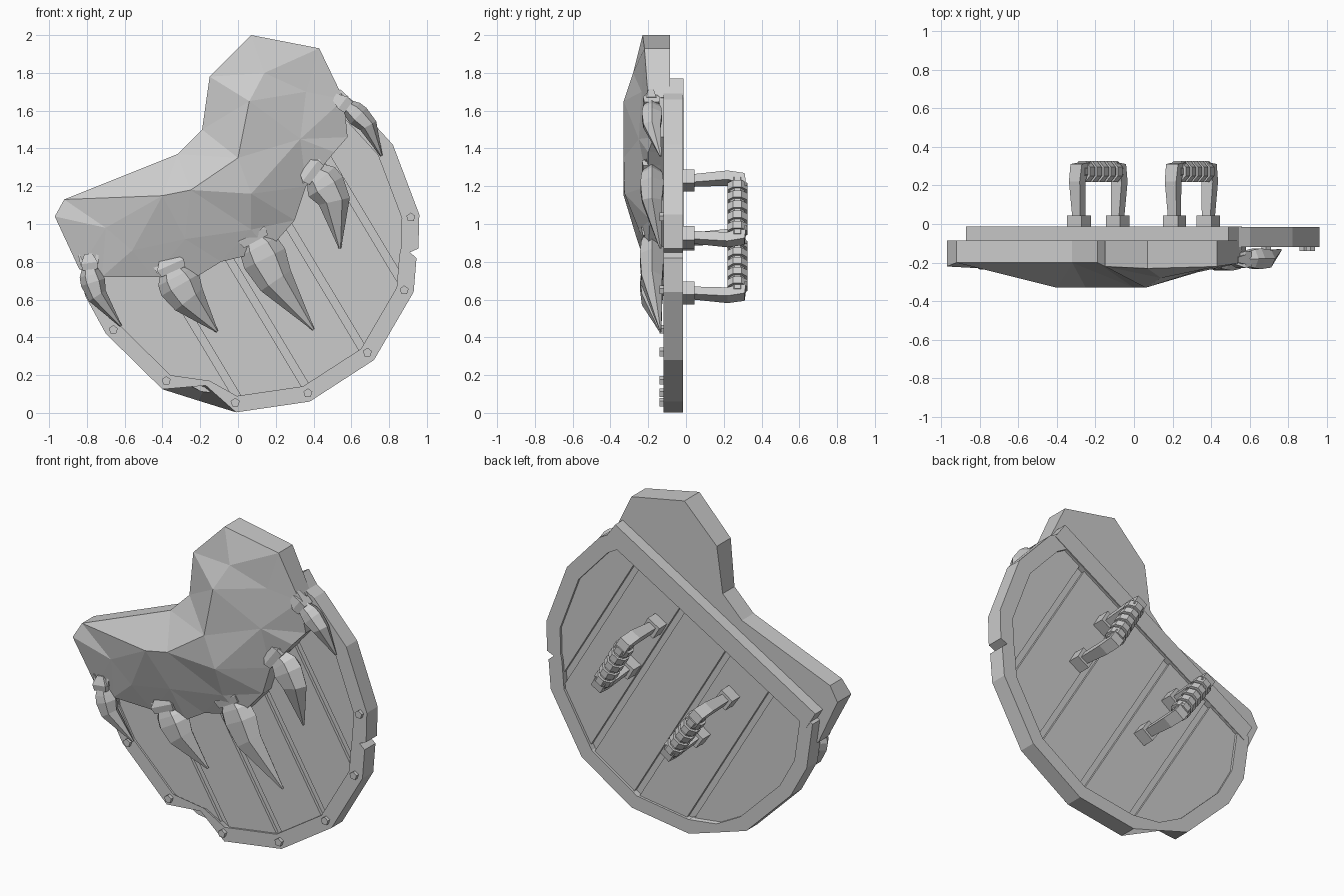
import bpy, bmesh, math
from mathutils import Vector
from mathutils.geometry import delaunay_2d_cdt

if "Cube" in bpy.data.objects:
    bpy.data.objects.remove(bpy.data.objects["Cube"])

Y = Vector((0, 1, 0))
U = Vector((0.857, 0, 0.515))      # across the planks
V = Vector((0.515, 0, -0.857))     # along the planks, downwards


def finish(name, bm):
    bmesh.ops.recalc_face_normals(bm, faces=bm.faces)
    me = bpy.data.meshes.new(name)
    bm.to_mesh(me)
    bm.free()
    ob = bpy.data.objects.new(name, me)
    bpy.context.collection.objects.link(ob)
    return ob


def bridge(bm, a, b):
    n = len(a)
    for i in range(n):
        bm.faces.new((a[i], a[(i + 1) % n], b[(i + 1) % n], b[i]))


def extrude_y(bm, y1):
    """Extrude the flat face(s) in bm to depth y1."""
    r = bmesh.ops.extrude_face_region(bm, geom=bm.faces[:])
    for v in r["geom"]:
        if isinstance(v, bmesh.types.BMVert):
            v.co.y = y1


def prism(name, pts, y0, y1, cuts=()):
    """Extruded x-z polygon, optionally clipped by planes (point, normal to discard)."""
    bm = bmesh.new()
    bm.faces.new([bm.verts.new((x, y0, z)) for x, z in pts])
    for co, no in cuts:
        bmesh.ops.bisect_plane(bm, geom=bm.verts[:] + bm.edges[:] + bm.faces[:],
                               plane_co=co, plane_no=no, clear_outer=True)
    extrude_y(bm, y1)
    return finish(name, bm)


def tube(name, path, sizes, normal, n=6, phase=0.0):
    """Loft n-gon sections (half width, half depth along normal) on a path."""
    bm = bmesh.new()
    path = [Vector(p) for p in path]
    rings = []
    for i, (p, (w, d)) in enumerate(zip(path, sizes)):
        t = path[min(i + 1, len(path) - 1)] - path[max(i - 1, 0)]
        side = t.cross(normal).normalized()
        ring = []
        for k in range(n):
            a = phase + math.tau * k / n
            ring.append(bm.verts.new(p + side * w * math.cos(a) + normal * d * math.sin(a)))
        rings.append(ring)
    for a, b in zip(rings, rings[1:]):
        bridge(bm, a, b)
    bm.faces.new(rings[0])
    bm.faces.new(rings[-1])
    return finish(name, bm)


# Shield rim: outline with a side notch and a chipped lower edge
C = (0.03, 0.87)
outline = [(0.53, 1.70), (0.60, 1.66), (0.82, 1.42), (0.96, 1.05), (0.955, 0.87),
           (0.91, 0.85), (0.945, 0.82), (0.93, 0.64), (0.72, 0.28), (0.38, 0.06),
           (-0.01, 0.003), (-0.21, 0.065), (-0.40, 0.125), (-0.70, 0.42),
           (-0.81, 0.62), (-0.85, 0.90)]
inner = []
for i, (x, z) in enumerate(outline):
    k = 0.94 if i in (5, 11) else 0.9
    inner.append((C[0] + (x - C[0]) * k, C[1] + (z - C[1]) * k))
bm = bmesh.new()
front = [p if i != 11 else (-0.17, 0.145) for i, p in enumerate(outline)]
front_in = [p if i != 11 else (-0.15, 0.17) for i, p in enumerate(inner)]
loops = [[bm.verts.new((x, y, z)) for x, z in pts] for pts, y in
         ((front, -0.12), (outline, -0.015), (inner, -0.015), (front_in, -0.12))]
for i in range(4):
    bridge(bm, loops[i], loops[(i + 1) % 4])
finish("shield_rim", bm)

# Planks with grooves between them, over a thin core
prism("shield_core", inner, -0.09, -0.05)
seams = [-1.0, 0.04, 0.38, 0.74, 1.10, 3.0]
for i, (a, b) in enumerate(zip(seams, seams[1:])):
    prism(f"plank_{i}", inner, -0.108, -0.03,
          [(U * (a + 0.02), -U), (U * (b - 0.02), U)])

# Straight bar along the top edge
prism("top_bar", [(0.49, 1.77), (0.56, 1.67), (-0.81, 0.87), (-0.87, 0.97)], -0.135, -0.012)

# Pentagonal rivets
for i, (x, z) in enumerate([(0.915, 1.035), (0.88, 0.65), (0.685, 0.32), (0.37, 0.105),
                            (-0.015, 0.055), (-0.38, 0.17), (-0.66, 0.44)]):
    pts = [(x + 0.025 * math.sin(math.tau * k / 5), z + 0.025 * math.cos(math.tau * k / 5))
           for k in range(5)]
    prism(f"rivet_{i}", pts, -0.14, -0.1)

# Faceted paw: outline and raised inner points, triangulated, with a straight skirt
edge = [(-0.97, 1.04, -.22), (-0.92, 1.13, -.2), (-0.32, 1.37, -.2), (-0.19, 1.50, -.2),
        (-0.15, 1.78, -.22), (0.07, 2.0, -.23), (0.43, 1.93, -.22), (0.56, 1.66, -.2),
        (0.58, 1.46, -.17), (0.51, 1.38, -.2), (0.36, 1.20, -.2), (0.30, 1.02, -.19),
        (0.16, 0.86, -.2), (-0.09, 0.80, -.2), (-0.22, 0.72, -.19), (-0.45, 0.72, -.19),
        (-0.72, 0.72, -.18), (-0.84, 0.76, -.18)]
raised = [(-0.70, 0.98, -.235), (-0.40, 1.15, -.33), (0.06, 1.65, -.33), (0.0, 1.35, -.33),
          (-0.25, 1.18, -.33), (0.07, 1.16, -.325), (-0.28, 0.92, -.26), (0.07, 0.97, -.25),
          (0.33, 1.45, -.25), (0.14, 1.80, -.28), (0.36, 1.70, -.235), (-0.56, 0.86, -.235)]
pts = edge + raised
n = len(edge)
res = delaunay_2d_cdt([Vector((x, z)) for x, z, y in pts],
                      [(i, (i + 1) % n) for i in range(n)], [], 1, 1e-5)
bm = bmesh.new()
vs = [bm.verts.new((c.x, pts[o[0]][2], c.y)) for c, o in zip(res[0], res[3])]
for f in res[2]:
    bm.faces.new([vs[i] for i in f])
extrude_y(bm, -0.085)
finish("paw", bm)

# Claws: flared socket, then a curved hexagonal claw tapering to a point
claws = [  # socket, top, middle, tip (x, z), half width
    ((-0.79, 0.82), (-0.78, 0.73), (-0.745, 0.62), (-0.62, 0.46), 0.066),
    ((-0.37, 0.81), (-0.33, 0.72), (-0.26, 0.60), (-0.11, 0.43), 0.115),
    ((0.06, 0.97), (0.11, 0.88), (0.20, 0.70), (0.40, 0.44), 0.12),
    ((0.36, 1.30), (0.44, 1.24), (0.51, 1.12), (0.54, 0.87), 0.105),
    ((0.53, 1.66), (0.61, 1.60), (0.69, 1.52), (0.76, 1.36), 0.06)]
for i, (s, a, m, t, w) in enumerate(claws):
    at = lambda p, y: Vector((p[0], y, p[1]))
    S, A, M, T = at(s, -.185), at(a, -.18), at(m, -.18), at(t, -.135)
    d = 0.05 + 0.2 * w
    tube(f"claw_{i}", [S.lerp(A, 0.6), A, A.lerp(M, 0.35), M, T],
         [(w * .65, d * .7), (w * .9, d * .9), (w, d), (w * .8, d * .85), (.006, .006)], Y)
    # socket block with two flared horns
    tube(f"claw_socket_{i}", [S.lerp(A, -0.25), S.lerp(A, 0.3), S.lerp(A, 0.7)],
         [(w * .45, d * .5), (w * .95, d), (w * .85, d * .9)], Y, 4, math.pi / 4)
    side = (A - S).cross(Y).normalized()
    for k in (-1, 1):
        q = S.lerp(A, 0.35) + side * w * .55 * k
        tube(f"claw_horn_{i}_{k + 1}", [q, q - (A - S) * 0.6 + side * w * .2 * k],
             [(w * .25, d * .6), (.006, .02)], Y, 4, math.pi / 4)

# Two handles on the back: feet, bent arms and a wrapped grip
R2 = math.sqrt(2)
for i, (p, q) in enumerate([((0.21, 1.23), (0.385, 0.93)), ((-0.285, 0.92), (-0.085, 0.635))]):
    P, Q = Vector((p[0], 0, p[1])), Vector((q[0], 0, q[1]))
    a = (Q - P).normalized()
    side = a.cross(Y)
    for foot, out, tag in ((P, -a, "upper"), (Q, a, "lower")):
        tube(f"handle_foot_{i}_{tag}", [foot - Y * .04, foot + Y * .045],
             [(.042 * R2, .045 * R2)] * 2, side, 4, math.pi / 4)
        tube(f"handle_arm_{i}_{tag}",
             [foot + Y * .03, foot + out * .015 + Y * .22, foot + Y * .285, foot - out * .05 + Y * .285],
             [(.024 * R2, .025 * R2), (.027 * R2, .034 * R2), (.036 * R2, .036 * R2),
              (.034 * R2, .036 * R2)], side, 4, math.pi / 4)
    tube(f"handle_grip_{i}", [P + Y * .272, Q + Y * .272], [(.042, .042)] * 2, side, 8, math.pi / 8)
    for k in range(5):
        c = P.lerp(Q, 0.14 + 0.18 * k) + Y * .272
        tube(f"grip_wrap_{i}_{k}", [c - a * .021, c + a * .021], [(.058, .056)] * 2,
             side, 8, math.pi / 8)
